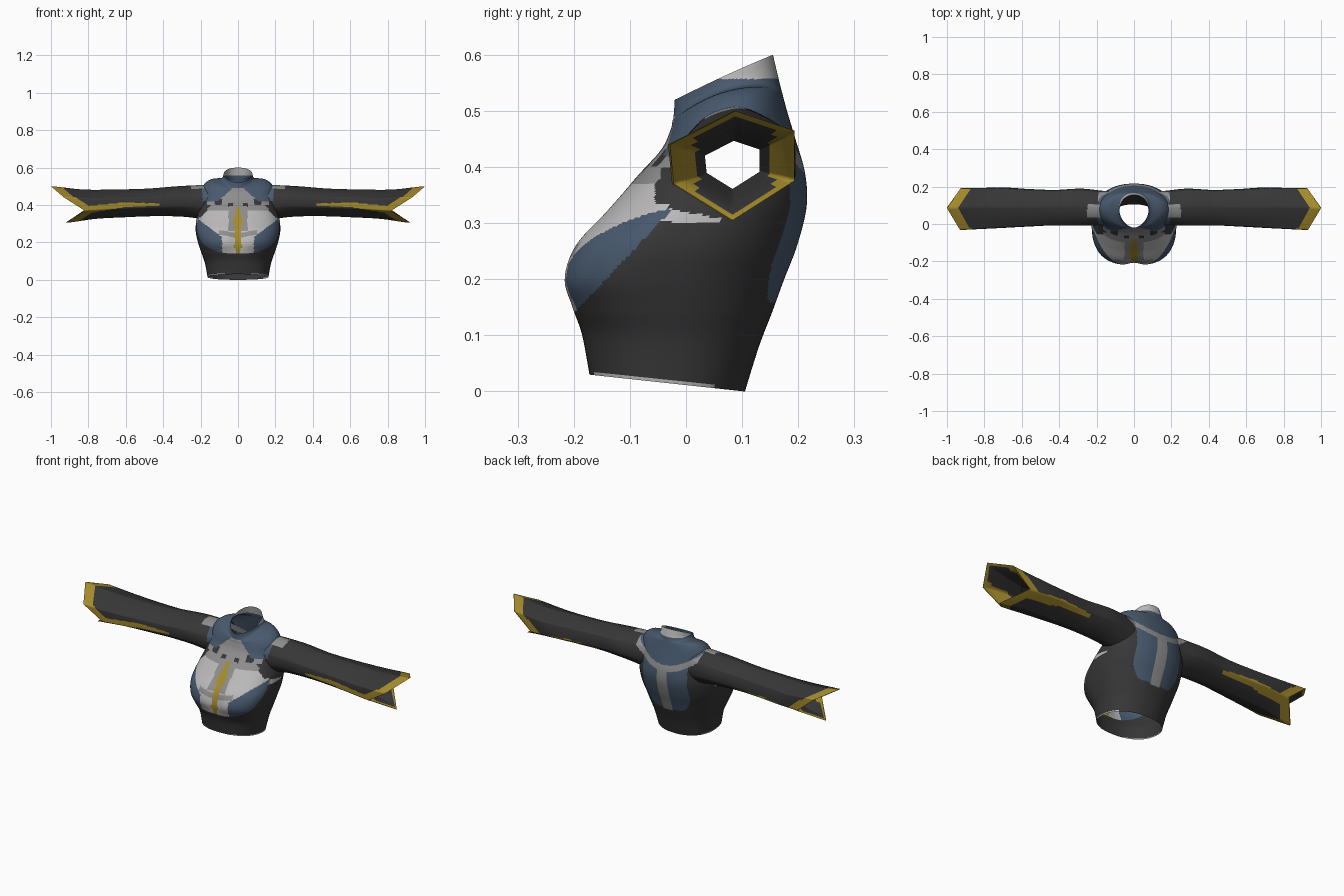
import bpy, bmesh, math

if "Cube" in bpy.data.objects:
    bpy.data.objects.remove(bpy.data.objects["Cube"])

# ---- materials ----
COLOURS = [("charcoal", (0.038, 0.038, 0.038)), ("slate_blue", (0.064, 0.1, 0.153)),
           ("mid_grey", (0.27, 0.27, 0.27)), ("light_grey", (0.5, 0.49, 0.49)),
           ("gold", (0.38, 0.265, 0.025))]
DARK, BLUE, GREY, LIGHT, GOLD = range(5)
MATS = []
for name, c in COLOURS:
    m = bpy.data.materials.new(name)
    m.diffuse_color = (*c, 1)
    m.use_nodes = True
    m.node_tree.nodes["Principled BSDF"].inputs["Base Color"].default_value = m.diffuse_color
    MATS.append(m)


def spline(rows, t):
    """Smooth interpolation through equally spaced tuples, t in 0..len-1."""
    i = min(int(t), len(rows) - 2)
    u = t - i
    p = [rows[max(0, min(len(rows) - 1, i + k))] for k in (-1, 0, 1, 2)]
    return [0.5 * (2 * b + (c - a) * u + (2 * a - 5 * b + 4 * c - d) * u * u
                   + (3 * b - a - 3 * c + d) * u ** 3) for a, b, c, d in zip(*p)]


def loft(name, rings, colour, keep=lambda c: True, flip=False):
    """Skin closed rings of points; colour(centre, row) picks the material."""
    bm = bmesh.new()
    vs = [[bm.verts.new(p) for p in r] for r in rings]
    n = len(rings[0])
    for i in range(len(vs) - 1):
        for j in range(n):
            k = (j + 1) % n
            q = [vs[i][j], vs[i][k], vs[i + 1][k], vs[i + 1][j]]
            c = sum((v.co for v in q), q[0].co * 0) / 4
            if not keep(c):
                continue
            f = bm.faces.new(q[::-1] if flip else q)
            f.material_index = colour(c, i)
            f.smooth = True
    bmesh.ops.delete(bm, geom=[v for v in bm.verts if not v.link_faces], context='VERTS')
    me = bpy.data.meshes.new(name)
    bm.to_mesh(me)
    bm.free()
    for m in MATS:
        me.materials.append(m)
    ob = bpy.data.objects.new(name, me)
    bpy.context.collection.objects.link(ob)
    return ob


# ---- torso: z front, z back, y front, y back, half width, front squareness, side lift, cleft
TORSO = [(.03, .0, -.172, .105, .163, 2.3, 0, 0),
         (.10, .08, -.185, .13, .177, 2.3, 0, 0),
         (.15, .14, -.205, .153, .196, 2.5, 0, .004),
         (.20, .20, -.22, .175, .214, 2.7, 0, .014),
         (.26, .26, -.20, .198, .226, 2.7, 0, .014),
         (.32, .33, -.145, .215, .222, 2.5, 0, .006),
         (.38, .39, -.09, .212, .207, 2.4, 0, 0),
         (.43, .45, -.045, .195, .20, 2.3, .005, 0),
         (.465, .50, -.028, .18, .187, 2.2, .018, 0),
         (.482, .53, -.024, .172, .15, 2.0, .026, 0),
         (.492, .545, -.022, .168, .09, 1.8, .02, 0),
         (.52, .60, -.02, .155, .077, 1.7, .002, 0)]


def torso_ring(t, n=216):
    zf, zb, yf, yb, hw, sq, lift, cleft = spline(TORSO, t)
    cy, ry = (yf + yb) / 2, (yb - yf) / 2
    pts = []
    for j in range(n):
        a = 2 * math.pi * j / n
        c, s = math.cos(a), math.sin(a)
        e = 2 / (sq if s < 0 else 2.2)
        x = hw * math.copysign(abs(c) ** e, c)
        v = math.copysign(abs(s) ** e, s)
        y = cy + ry * v
        if s < 0:
            y += cleft * math.exp(-(x / 0.04) ** 2)
        z = zf + (zb - zf) * (v + 1) / 2 + lift * (x / hw) ** 2
        pts.append((x, y, z))
    return pts


def front_colour(a, y, z):
    if z > min(.49, .42 + max(0, .107 - a) * .9):
        return BLUE                                    # yoke
    if a < (.02 if .17 < z < .35 else .012) and .14 < z < .39:
        return GOLD                                    # centre stripe
    low = max(.135, .35 + 1.05 * y)
    if z > low and z < .37 and y < (-.03 if z < .335 else -.055):
        if a > .085 and z < .225 + (a - .08) * .75:
            return BLUE                                # lower chest panel
        if (a < .05 and z > .26) or (a < .1 and abs(z - .235 - .2 * a) < .012):
            return GREY
        return LIGHT                                   # upper chest panel
    if a > .17 and .302 < z < .33 - .2 * (y + .05):
        return LIGHT                                   # armpit band
    if z >= .37 and a < .165 and (y < -.045 or z > .40):
        spot = (.085 < a < .125 and .40 < z < .432) or (.025 < a < .055 and .392 < z < .41)
        return DARK if spot else GREY
    return DARK


def back_colour(a, y, z):
    arc = .385 + 2.2 * a * a
    if z > arc + .033:
        return BLUE                                    # yoke
    if z > arc or (a < .03 and z > .15):
        return GREY                                    # yoke border and spine stripe
    rise = min(1, max(0, (z - .15) / .1))
    if a < .085 + .05 * math.sin(rise * 1.57) and z > .16 + 8 * max(0, a - .07) ** 2:
        return BLUE                                    # shoulder blade panel
    return DARK


def torso_colour(c, row):
    a, y, z = abs(c.x), c.y, c.z
    if row <= 1:
        return LIGHT if a > .07 and y < .05 else DARK  # hem
    if z > .557:
        return LIGHT                                   # collar rim
    front = y < .07 - max(0, .33 - z) * .3
    return front_colour(a, y, z) if front else back_colour(a, y, z)


def outside_armhole(c):
    return abs(c.x) < .13 or ((c.y - .085) / .078) ** 2 + ((c.z - .413) / .07) ** 2 > 1


R = 176
loft("torso", [torso_ring(i * (len(TORSO) - 1) / R) for i in range(R + 1)],
     torso_colour, outside_armhole)

# ---- sleeves: six cuff corners (x, y, z) with a notch at front and back
CUFF = [(1.0, .085, .50), (.925, .19, .465), (.82, .19, .375),
        (.92, .08, .305), (.82, -.025, .37), (.93, -.032, .44)]
# centre y, centre z, y scale, z scale, evenly spaced from shoulder to cuff
SLEEVE = [(.085, .414, .84, 1.0), (.09, .42, .92, .86), (.087, .415, .88, .77),
          (.086, .41, .93, .77), (.086, .406, 1.0, .81), (.08, .405, 1.0, 1.0)]
ROOT, SUB, ROWS = .135, 14, 130


def cuff_points():
    for k in range(6):
        p, q = CUFF[k], CUFF[(k + 1) % 6]
        for s in range(SUB):
            u = s / SUB
            yield [a + (b - a) * u for a, b in zip(p, q)]


def sleeve_ring(t, side, inner=None):
    cy, cz, sy, sz = spline(SLEEVE, t * (len(SLEEVE) - 1))
    if inner is not None:
        cy, cz, sy, sz = .083, .405, inner, inner
    pts = []
    for x, y, z in cuff_points():
        dy, dz = y - .08, z - .405
        if inner is None:                              # rounder towards the shoulder
            r = math.hypot(dy / .11, dz / .0975)
            k = 1 + (1 - t) * .9 * (.97 / r - 1)
            dy, dz = dy * k, dz * k
        pts.append((side * (ROOT + t * (x - ROOT)), cy + dy * sy, cz + dz * sz))
    return pts


def sleeve_colour(c, row):
    x, t = abs(c.x), row / ROWS
    if .18 < x < .25 and c.z > .455 and .035 < c.y < .105:
        return GREY                                    # shoulder tab
    if x < .19:
        return torso_colour(c, 9) if c.z > .40 else DARK
    if t > (.93 if c.z > .44 else .91):
        return GOLD                                    # cuff edge
    line = .402 - .03 * max(0, (x - .6) / .22) - (.02 if c.y > .08 else 0)
    if x > .42 and abs(c.z - line) < .006 + .014 * (x - .42) / .4 and not .02 < c.y < .15:
        return GOLD                                    # seam
    return DARK


def lining_colour(c, row):
    return GOLD if row == 0 or (row < 3 and (c.y < .02 or c.y > .155)) else DARK


for side, label in ((1, "left"), (-1, "right")):
    loft(label + "_sleeve", [sleeve_ring(i / ROWS, side) for i in range(ROWS + 1)],
         sleeve_colour, flip=side > 0)
    # lining: thin gold rim, then a dark funnel into the sleeve
    steps = [(1, 1.0), (.985, .9), (.96, .78), (.85, .6), (.75, .44)]
    loft(label + "_cuff_lining", [sleeve_ring(t, side, s) for t, s in steps],
         lining_colour, flip=side > 0)
